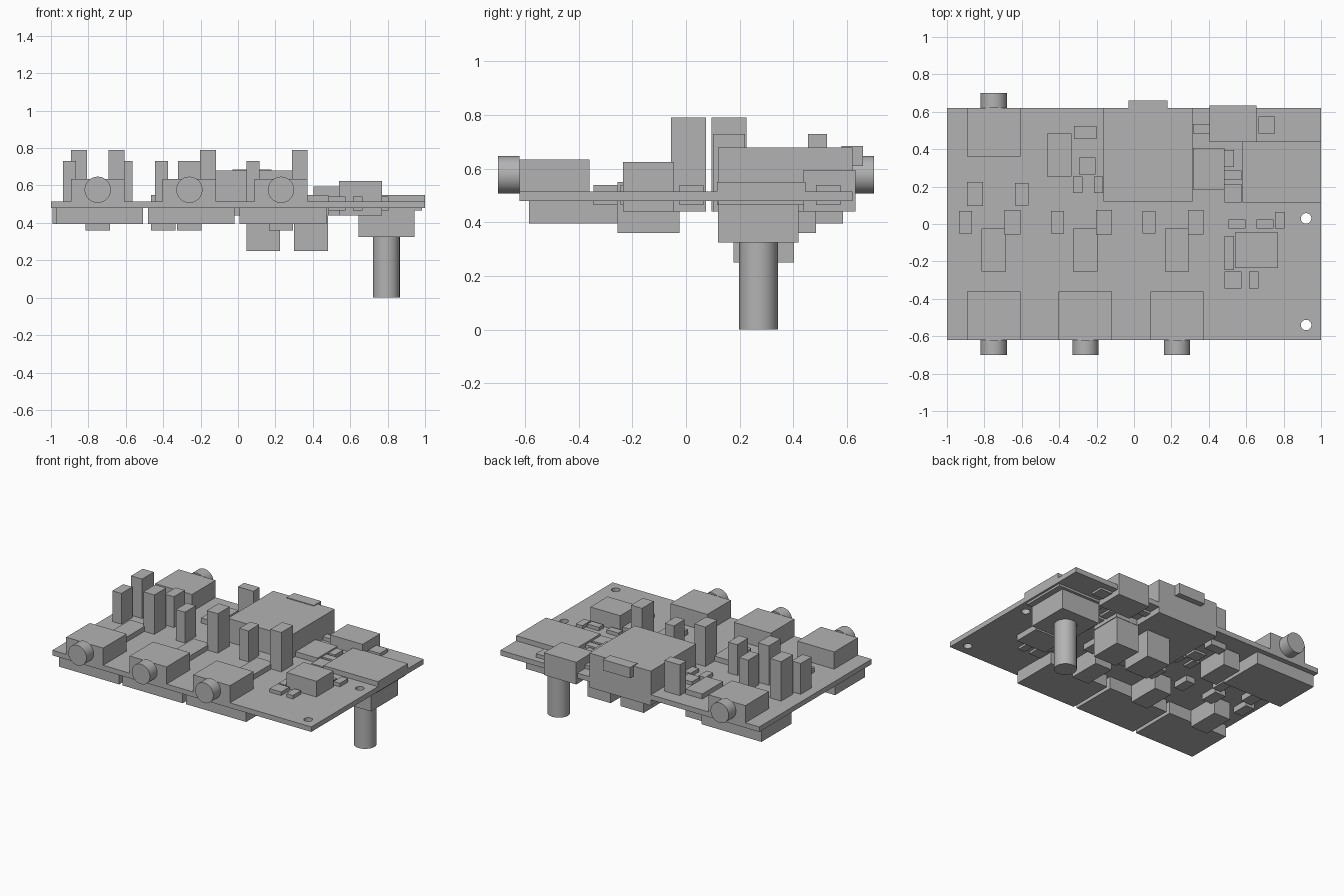
import bpy
from math import pi

default_cube = bpy.data.objects.get("Cube")
if default_cube:
    bpy.data.objects.remove(default_cube, do_unlink=True)

grey_value = 0.45
grey_colour = (grey_value, grey_value, grey_value, 1)
grey = bpy.data.materials.new("light grey")
grey.use_nodes = True
grey.diffuse_color = grey_colour
shader = grey.node_tree.nodes["Principled BSDF"]
shader.inputs["Base Color"].default_value = grey_colour

# Shared levels of the board and the parts that pass through it
board_bottom = 0.48
board_top = 0.515
lead_level = 0.44
chip_underside = 0.36
chip_top = 0.55
socket_top = 0.635
short_top = 0.73
tall_top = 0.79
board_edge = 0.62


def block(name, x, y, width, depth, low, high):
    bpy.ops.mesh.primitive_cube_add(size=1, location=(x, y, (low + high) / 2))
    part = bpy.context.object
    part.name = name
    part.scale = (width, depth, high - low)
    bpy.ops.object.transform_apply(location=False, rotation=False, scale=True)
    part.data.materials.append(grey)
    return part


def cylinder(name, location, radius, length, tilt=0):
    bpy.ops.mesh.primitive_cylinder_add(
        vertices=48, radius=radius, depth=length,
        location=location, rotation=(tilt, 0, 0))
    part = bpy.context.object
    part.name = name
    part.data.materials.append(grey)
    bpy.ops.object.shade_smooth_by_angle()
    return part


def drill(target, x, y):
    cutter = cylinder("hole_cutter", (x, y, board_top), 0.028, 1)
    cutter.hide_render = True
    cut = target.modifiers.new("mounting_hole", "BOOLEAN")
    cut.operation = "DIFFERENCE"
    cut.object = cutter
    bpy.context.view_layer.objects.active = target
    bpy.ops.object.modifier_apply(modifier=cut.name)
    bpy.data.objects.remove(cutter, do_unlink=True)


def amplifier_chip(x, y):
    block("amplifier_chip", x, y, 0.13, 0.23, chip_underside, chip_top)


def audio_channel(x, side, capacitor_y):
    # side is -1 at the front edge and 1 at the back edge
    socket_depth = 0.26
    block("socket", x, side * (board_edge - socket_depth / 2),
          0.285, socket_depth, board_top, socket_top)
    cylinder("socket_barrel", (x, side * (board_edge + 0.04), 0.577),
             0.07, 0.08, pi / 2)
    block("lower_module", x - side * 0.01, side * 0.42,
          0.465, 0.33, 0.395, board_bottom)
    block("short_capacitor", x + side * 0.15, capacitor_y,
          0.07, 0.12, lead_level, short_top)
    block("tall_capacitor", x - side * 0.1, capacitor_y,
          0.085, 0.13, lead_level, tall_top)


def small_components(places, width, depth):
    for x, y in places:
        block("small_component", x, y, width, depth, 0.465, 0.54)


# Circuit board with two mounting holes
board = block("circuit_board", 0, 0, 2, 2 * board_edge, board_bottom, board_top)
for hole_y in (-0.54, 0.03):
    drill(board, 0.92, hole_y)

# Three audio channels along the front, one turned round at the back
channel_spacing = 0.49
middle_channel = -0.26
for step in (-1, 0, 1):
    channel_x = middle_channel + step * channel_spacing
    audio_channel(channel_x, -1, 0.01)
    amplifier_chip(channel_x, -0.14)
audio_channel(middle_channel - channel_spacing, 1, 0.16)
amplifier_chip(-0.4, 0.37)
block("wide_capacitor", middle_channel, 0.49, 0.12, 0.07, lead_level, short_top)

# Network socket with its latch tab
block("network_socket", 0.075, 0.37, 0.475, 0.5, lead_level, 0.68)
block("socket_tab", 0.075, board_edge, 0.21, 0.08, 0.61, 0.685)

# Card slot, power port, relay and processor
block("card_slot", 0.79, 0.28, 0.42, 0.33, board_top, chip_top)
block("card_slot_base", 0.79, 0.28, 0.39, 0.32, 0.465, board_top)
block("power_port", 0.53, 0.535, 0.25, 0.195, lead_level, 0.595)
block("relay", 0.655, -0.14, 0.23, 0.19, lead_level, 0.625)
block("processor", 0.4, 0.295, 0.17, 0.22, lead_level, chip_top)

# Small surface components: lying across, standing along, and square
small_components(((0.36, 0.51), (0.53, 0.26), (0.53, 0.19), (0.53, 0.14),
                  (0.55, 0), (0.7, 0)), 0.09, 0.05)
small_components(((0.51, 0.35), (0.51, -0.11), (0.51, -0.2), (0.64, -0.3),
                  (0.78, 0.02), (-0.3, 0.21), (-0.19, 0.21)), 0.05, 0.09)
small_components(((0.71, 0.53), (0.53, -0.3), (-0.25, 0.31)), 0.09, 0.09)

# Underside blocks, control knob body and shaft
for block_x in (0.135, 0.39):
    block("lower_block", block_x, 0.29, 0.18, 0.225, 0.25, board_bottom)
knob_x = 0.793
knob_y = 0.27
body_bottom = 0.325
block("knob_body", knob_x, knob_y, 0.3, 0.3, body_bottom, board_bottom)
cylinder("knob_shaft", (knob_x, knob_y, body_bottom / 2), 0.072, body_bottom)
